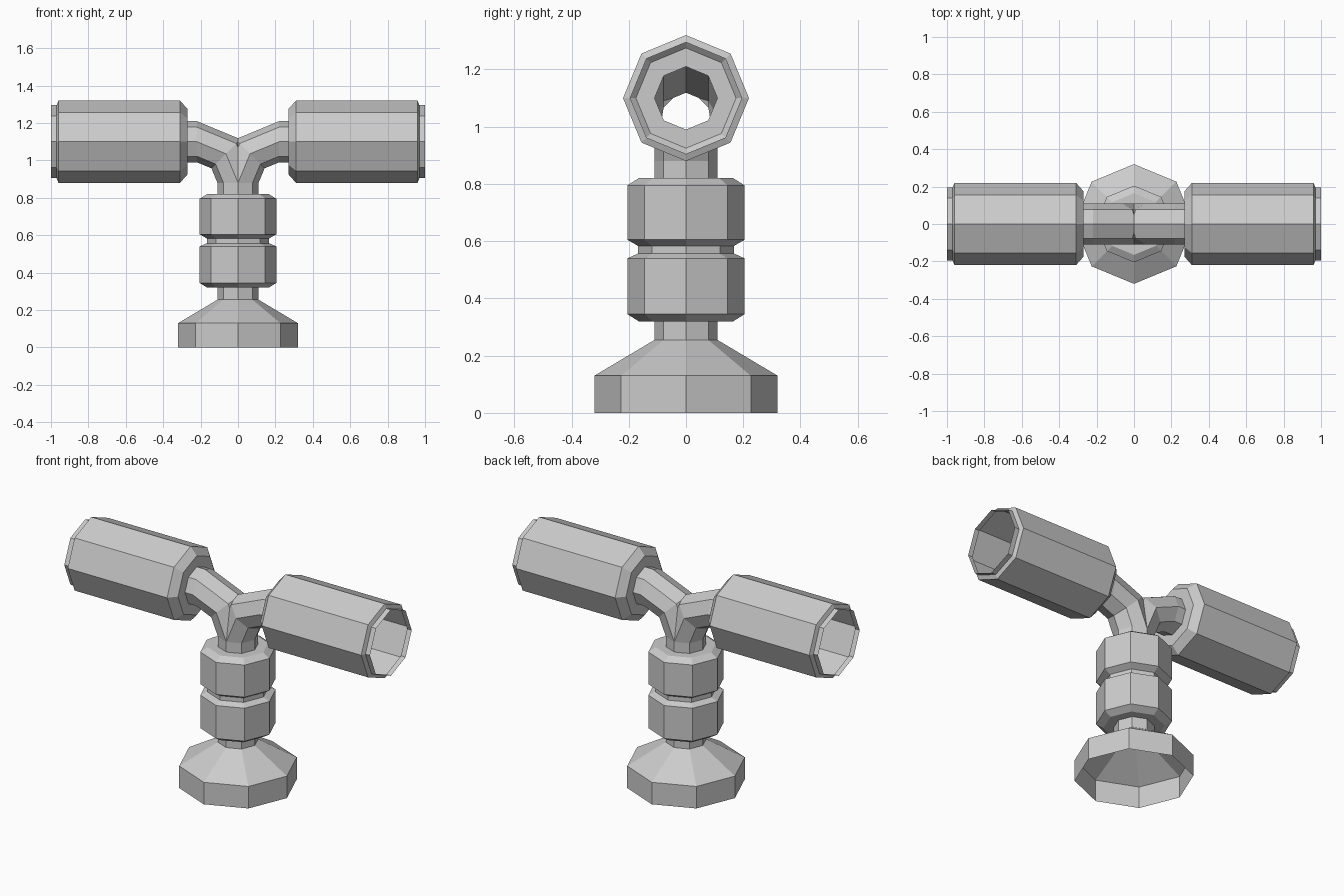
import bpy, bmesh, math
from mathutils import Vector, Matrix

if "Cube" in bpy.data.objects:
    bpy.data.objects.remove(bpy.data.objects["Cube"])

SIDES = 8


def skin(bm, rings):
    """Join successive rings of points with quads."""
    loops = [[bm.verts.new(p) for p in ring] for ring in rings]
    for lo, hi in zip(loops, loops[1:]):
        for i in range(SIDES):
            j = (i + 1) % SIDES
            bm.faces.new((lo[i], lo[j], hi[j], hi[i]))


def add_object(name, bm):
    mesh = bpy.data.meshes.new(name)
    bm.to_mesh(mesh)
    bm.free()
    obj = bpy.data.objects.new(name, mesh)
    bpy.context.collection.objects.link(obj)
    return obj


def lathe(name, profile, matrix=Matrix()):
    """Turn (radius, height) points into an open eight-sided shell."""
    bm = bmesh.new()
    angles = [math.tau * i / SIDES for i in range(SIDES)]
    skin(bm, [[matrix @ Vector((r * math.cos(a), r * math.sin(a), h))
               for a in angles] for r, h in profile])
    return add_object(name, bm)


# Hollow flared foot with the short pipe above it
lathe("foot", [(.32, 0), (.32, .13), (.11, .255), (.11, .32)])

# Two chamfered collars with a neck between them
lathe("collars", [(.11, .32), (.165, .32), (.205, .345), (.205, .54),
                  (.167, .557), (.167, .583), (.205, .605), (.205, .795),
                  (.165, .82), (.11, .82)])

# Open-ended sleeves on the left and right arms
sleeve = [(.11, .27), (.175, .27), (.22, .31), (.22, .96), (.195, .97), (.195, 1.0)]
for name, side in (("right_sleeve", 1), ("left_sleeve", -1)):
    turn = Matrix.Rotation(side * math.pi / 2, 4, 'Y')
    lathe(name, sleeve, Matrix.Translation((0, 0, 1.1)) @ turn)

# Tee: an elbow from stem to arm, cut on the centre plane and mirrored
pivot, bend, pipe = Vector((.22, 0, .88)), .22, .11
stations = [(0, -.06), (0, 0), (45, 0), (90, 0), (90, .05)]  # angle, straight run
rings = []
for deg, run in stations:
    t = math.radians(deg)
    radial = Vector((-math.cos(t), 0, math.sin(t)))
    tangent = Vector((math.sin(t), 0, math.cos(t)))
    rings.append([pivot + tangent * run
                  + radial * (bend + pipe * math.cos(math.tau * i / SIDES))
                  - Vector((0, pipe * math.sin(math.tau * i / SIDES), 0))
                  for i in range(SIDES)])
bm = bmesh.new()
skin(bm, rings)
bmesh.ops.bisect_plane(bm, geom=bm.verts[:] + bm.edges[:] + bm.faces[:], dist=1e-5,
                       plane_co=(0, 0, 0), plane_no=(1, 0, 0), clear_inner=True)
tee = add_object("tee_pipe", bm)
tee.modifiers.new("mirror", 'MIRROR').use_axis[0] = True
